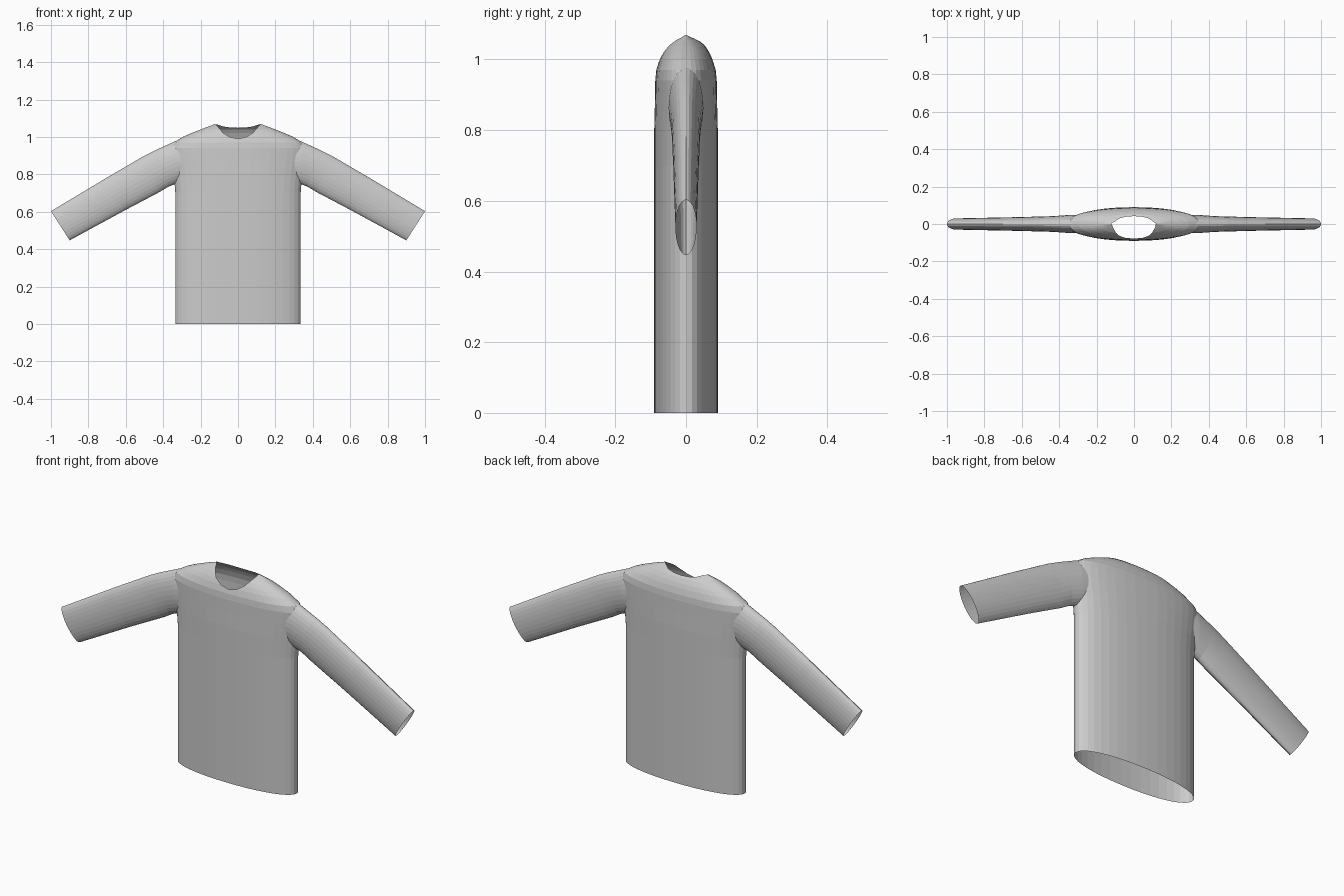
import bpy
import bmesh
import math
from mathutils import Vector

if "Cube" in bpy.data.objects:
    bpy.data.objects.remove(bpy.data.objects["Cube"], do_unlink=True)


def make_material(name, value):
    mat = bpy.data.materials.new(name)
    mat.use_nodes = True
    colour = (value, value, value, 1)
    mat.diffuse_color = colour
    mat.node_tree.nodes["Principled BSDF"].inputs["Base Color"].default_value = colour
    return mat


cloth = make_material("grey cloth", 0.6)
opening = make_material("opening", 0.1)  # marks faces that become holes


def loft(name, rings, all_open=False):
    """Skin closed rings of points; both end caps are marked as openings."""
    bm = bmesh.new()
    loops = [[bm.verts.new(p) for p in ring] for ring in rings]
    count = len(loops[0])
    for a, b in zip(loops, loops[1:]):
        for i in range(count):
            j = (i + 1) % count
            face = bm.faces.new((a[i], a[j], b[j], b[i]))
            face.material_index = int(all_open)
    for end in (loops[0], loops[-1]):
        bm.faces.new(end).material_index = 1
    bmesh.ops.recalc_face_normals(bm, faces=bm.faces)
    mesh = bpy.data.meshes.new(name)
    bm.to_mesh(mesh)
    bm.free()
    mesh.materials.append(cloth)
    mesh.materials.append(opening)
    obj = bpy.data.objects.new(name, mesh)
    bpy.context.collection.objects.link(obj)
    return obj


def oval(centre, u, v, count, power=1.0):
    """Oval ring spanned by half axes u and v; power below 1 blunts it."""
    ring = []
    for i in range(count):
        c = math.cos(math.tau * i / count)
        s = math.sin(math.tau * i / count)
        ring.append(centre + u * math.copysign(abs(c) ** power, c)
                    + v * math.copysign(abs(s) ** power, s))
    return ring


# Torso: height, half width, half depth
torso_rows = [(0, .335, .09), (.7, .335, .09), (.8, .343, .09), (.88, .355, .088),
              (.94, .36, .087), (.97, .345, .084), (1.0, .295, .075), (1.02, .25, .066),
              (1.04, .2, .053), (1.055, .16, .035), (1.07, .12, .006)]
shirt = loft("shirt", [oval(Vector((0, 0, z)), Vector((w, 0, 0)), Vector((0, d, 0)), 40, .92)
                       for z, w, d in torso_rows])

# Sleeves: top x, top z, underside x, underside z, half depth
sleeve_rows = [(.25, 1.0, .25, .77, .05), (.34, .975, .33, .75, .049),
               (.44, .93, .37, .735, .044), (.5, .9, .42, .705, .041),
               (.7, .783, .61, .605, .036), (1.0, .603, .9, .447, .03)]


def sleeve(name, side):
    rings = []
    for tx, tz, bx, bz, d in sleeve_rows:
        top, low = Vector((side * tx, 0, tz)), Vector((side * bx, 0, bz))
        rings.append(oval((top + low) / 2, (top - low) / 2, Vector((0, d, 0)), 28))
    return loft(name, rings)


# Neck cutter: deep scoop at the front, shallow at the back
def neck_outline(y, half):
    pts = half + [(-x, z) for x, z in reversed(half[:-1])]
    return [(x, y, z) for x, z in pts]


front = [(.14, 1.2), (.121, 1.07), (.08, 1.022), (.045, 1.0), (0, .99)]
back = [(.14, 1.2), (.121, 1.07), (.08, 1.056), (.045, 1.051), (0, 1.049)]
neck = loft("neck_cutter", [neck_outline(-.2, front), neck_outline(-.01, front),
                            neck_outline(.01, back), neck_outline(.2, back)], True)

helpers = [(sleeve("left_sleeve", 1), "UNION"), (sleeve("right_sleeve", -1), "UNION"),
           (neck, "DIFFERENCE")]
for helper, operation in helpers:
    mod = shirt.modifiers.new(helper.name, "BOOLEAN")
    mod.object = helper
    mod.operation = operation
    mod.solver = "EXACT"
    helper.hide_render = True

# Bake the joins, then open the hem, cuffs and neck
bpy.context.view_layer.update()
evaluated = shirt.evaluated_get(bpy.context.evaluated_depsgraph_get())
bm = bmesh.new()
bm.from_mesh(evaluated.to_mesh())
shirt.modifiers.clear()
holes = [f for f in bm.faces if f.material_index == 1]
bmesh.ops.delete(bm, geom=holes, context="FACES")
bm.to_mesh(shirt.data)
bm.free()

shirt.data.materials.pop(index=1)
for helper, operation in helpers:
    bpy.data.objects.remove(helper, do_unlink=True)
bpy.data.materials.remove(opening)
